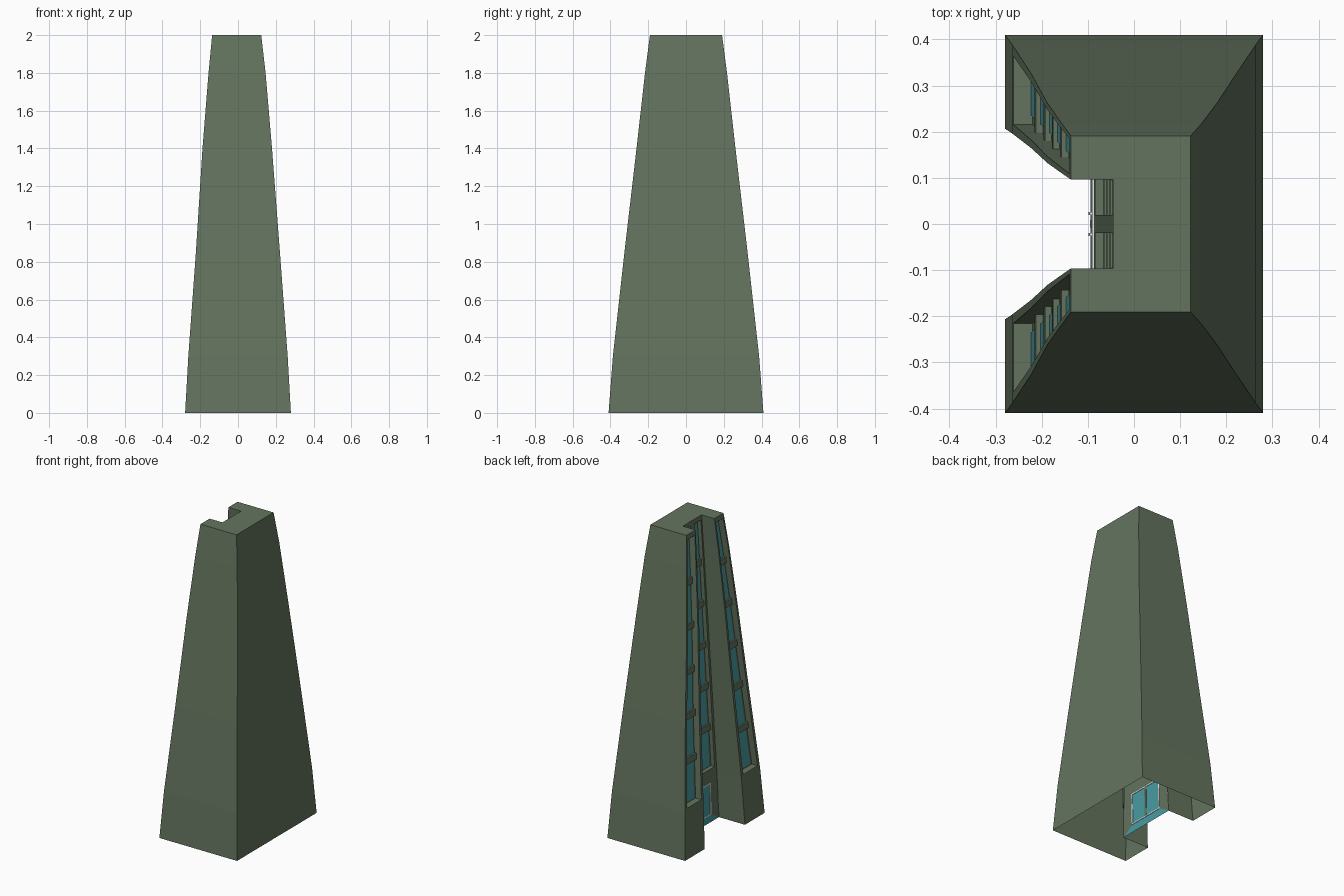
import bpy, bmesh
from mathutils import Vector

if "Cube" in bpy.data.objects:
    bpy.data.objects.remove(bpy.data.objects["Cube"])


def material(name, rgb):
    m = bpy.data.materials.new(name)
    m.diffuse_color = (*rgb, 1)
    m.use_nodes = True
    m.node_tree.nodes["Principled BSDF"].inputs["Base Color"].default_value = m.diffuse_color
    return m


GREEN = material("grey_green_wall", (0.127, 0.174, 0.114))
TEAL = material("teal_glass", (0.065, 0.33, 0.36))
WHITE = material("white_frame", (0.8, 0.8, 0.78))

# Tower profile: z, right x, left x, half depth y
PROFILE = [(0, .28, -.28, .41), (.3, .263, -.263, .387), (.85, .222, -.223, .326),
           (1.4, .18, -.188, .262), (1.8, .146, -.156, .217), (2, .123, -.137, .191)]


def prof(z, k):
    for a, b in zip(PROFILE, PROFILE[1:]):
        if z <= b[0]:
            t = (z - a[0]) / (b[0] - a[0])
            return a[k] + t * (b[k] - a[k])
    return PROFILE[-1][k]


def xr(z): return prof(z, 1)
def xl(z): return prof(z, 2)
def yo(z): return prof(z, 3)
def yi(z): return prof(z, 3) * .505          # half width of the slot
def xb(z): return -.093 + .024 * z           # back wall of the slot


parts = {}


def quad(part, pts, out):
    """Add one face, turned to look along 'out'."""
    bm = parts.setdefault(part, bmesh.new())
    f = bm.faces.new([bm.verts.new(p) for p in pts])
    f.normal_update()
    if f.normal.dot(Vector(out)) < 0:
        f.normal_flip()


def sheet(part, x0, y0, x1, y1, z0, z1, out):
    """Upright band between two curves given as functions of height."""
    zs = [z0] + [p[0] for p in PROFILE if z0 < p[0] < z1] + [z1]
    for a, b in zip(zs, zs[1:]):
        quad(part, [(x0(a), y0(a), a), (x1(a), y1(a), a),
                    (x1(b), y1(b), b), (x0(b), y0(b), b)], out)


def bar(part, x, depth, y0, y1, z0, z1):
    """Closed bar standing 'depth' out (towards -x) of the leaning surface x."""
    def xf(z): return x(z) - depth
    sheet(part, xf, y0, xf, y1, z0, z1, (-1, 0, 0))
    sheet(part, x, y0, x, y1, z0, z1, (1, 0, 0))
    s = 1 if y1(z0) > y0(z0) else -1
    sheet(part, x, y0, xf, y0, z0, z1, (0, -s, 0))
    sheet(part, x, y1, xf, y1, z0, z1, (0, s, 0))
    for z, n in ((z0, -1), (z1, 1)):
        quad(part, [(x(z), y0(z), z), (xf(z), y0(z), z),
                    (xf(z), y1(z), z), (x(z), y1(z), z)], (0, 0, n))


def groove(face, depth, ya, yb, z0, z1, s):
    """Tall window recess in a -x face, with sill, panes and crossbars."""
    def back(z): return face(z) + depth
    def glass(z): return back(z) - .004
    sheet("window_recesses", back, ya, back, yb, z0, z1, (-1, 0, 0))
    sheet("window_recesses", face, ya, back, ya, z0, z1, (0, s, 0))
    sheet("window_recesses", face, yb, back, yb, z0, z1, (0, -s, 0))
    for z, n in ((z0, 1), (z1, -1)):
        quad("window_recesses", [(face(z), ya(z), z), (back(z), ya(z), z),
                                 (back(z), yb(z), z), (face(z), yb(z), z)], (0, 0, n))
    def pa(z): return ya(z) * .86 + yb(z) * .14
    def pb(z): return ya(z) * .14 + yb(z) * .86
    step = (z1 - z0) / 6
    for i in range(6):
        a = z0 + i * step
        sheet("window_panes", glass, pa, glass, pb, a + .01, a + step - .03, (-1, 0, 0))
        if i < 5:
            bar("window_crossbars", back, .014, ya, yb, a + step - .03, a + step + .01)


W = "tower_walls"
ARM0, BACK0, TOP = .32, .34, 1.97

# Front side, rear side and long plain side
sheet(W, xr, lambda z: -yo(z), xr, yo, 0, 2, (1, 0, 0))
for s in (-1, 1):
    def o(z, s=s): return s * yo(z)
    def i(z, s=s): return s * yi(z)
    sheet(W, xl, o, xr, o, 0, 2, (0, s, 0))
    sheet(W, xl, i, xb, i, 0, 2, (0, -s, 0))

    # End face of each arm with its window recess
    def ga(z, s=s): return s * (yi(z) + .11 * (yo(z) - yi(z)))
    def gb(z, s=s): return s * (yo(z) - .11 * (yo(z) - yi(z)))
    sheet(W, xl, i, xl, o, 0, ARM0, (-1, 0, 0))
    sheet(W, xl, i, xl, ga, ARM0, TOP, (-1, 0, 0))
    sheet(W, xl, gb, xl, o, ARM0, TOP, (-1, 0, 0))
    sheet(W, xl, i, xl, o, TOP, 2, (-1, 0, 0))
    groove(xl, .042, ga, gb, ARM0, TOP, s)

    # Half of the slot's back wall with its window recess
    def mid(z): return 0
    def ca(z, s=s): return s * .02
    def cb(z, s=s): return s * yi(z) * .9
    sheet(W, xb, mid, xb, ca, BACK0, TOP, (-1, 0, 0))
    sheet(W, xb, cb, xb, i, BACK0, TOP, (-1, 0, 0))
    sheet(W, xb, mid, xb, i, TOP, 2, (-1, 0, 0))
    groove(xb, .027, ca, cb, BACK0, TOP, s)

    # Wall beside the door
    quad(W, [(xb(z), s * y, z) for y, z in
             ((yi(0), 0), (.125, .05), (.125, .255), (yi(BACK0), BACK0))], (-1, 0, 0))

    # Door leaf: glass, white upright, handle
    sheet("door_glass", xb, lambda z: s * .008, xb, lambda z: s * .125, .05, .255, (-1, 0, 0))
    bar("door_frame", lambda z: xb(z) + .003, .007, lambda z: s * .118, lambda z: s * .126, .05, .255)
    bar("door_handles", xb, .008, lambda z: s * .02, lambda z: s * .026, .12, .18)

# Wall above the door, glazed threshold below it
quad(W, [(xb(z), y, z) for y, z in ((-.125, .255), (.125, .255), (yi(BACK0), BACK0),
                                    (-yi(BACK0), BACK0))], (-1, 0, 0))
quad("door_threshold", [(xb(z), y, z) for y, z in ((-yi(0), 0), (yi(0), 0), (.125, .05),
                                                   (-.125, .05))], (-1, 0, 0))
bar("door_post", lambda z: xb(z) + .003, .006, lambda z: -.008, lambda z: .008, .05, .255)
for z in (.05, .248):
    bar("door_frame", lambda h: xb(h) + .003, .007, lambda h: -.126, lambda h: .126, z, z + .007)

# Flat U-shaped roof (underside stays open)
for y0, y1, x0 in ((-yo(2), -yi(2), xl(2)), (-yi(2), yi(2), xb(2)), (yi(2), yo(2), xl(2))):
    quad("roof", [(x0, y0, 2), (xr(2), y0, 2), (xr(2), y1, 2), (x0, y1, 2)], (0, 0, 1))

# Turn each part into an object of one colour
COLOURS = {"window_panes": TEAL, "door_glass": TEAL, "door_threshold": TEAL,
           "door_frame": WHITE, "door_handles": WHITE}
for name, bm in parts.items():
    bmesh.ops.remove_doubles(bm, verts=bm.verts, dist=1e-5)
    me = bpy.data.meshes.new(name)
    bm.to_mesh(me)
    bm.free()
    me.materials.append(COLOURS.get(name, GREEN))
    bpy.context.collection.objects.link(bpy.data.objects.new(name, me))
